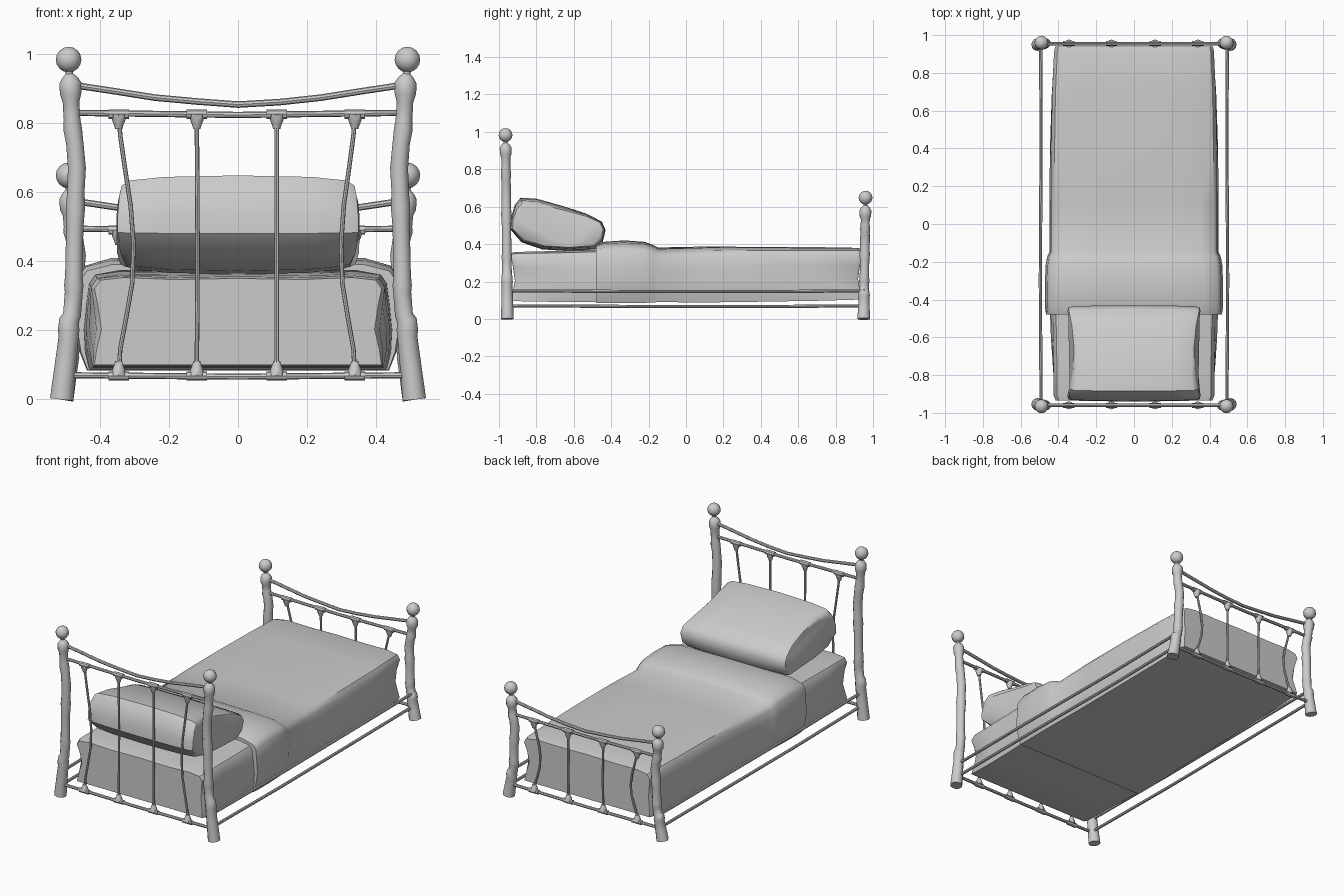
import bpy, math
from mathutils import Vector

if "Cube" in bpy.data.objects:
    bpy.data.objects.remove(bpy.data.objects["Cube"])


def finish(name, verts, faces, angle=42):
    me = bpy.data.meshes.new(name)
    me.from_pydata([tuple(v) for v in verts], [], faces)
    ob = bpy.data.objects.new(name, me)
    bpy.context.collection.objects.link(ob)
    bpy.ops.object.select_all(action='DESELECT')
    ob.select_set(True)
    bpy.context.view_layer.objects.active = ob
    bpy.ops.object.mode_set(mode='EDIT')
    bpy.ops.mesh.select_all(action='SELECT')
    bpy.ops.mesh.normals_make_consistent(inside=False)
    bpy.ops.object.mode_set(mode='OBJECT')
    bpy.ops.object.shade_smooth_by_angle(angle=math.radians(angle))
    return ob


def loft(name, rings, cap_start=True, cap_end=True, angle=42):
    n = len(rings[0])
    verts = [v for r in rings for v in r]
    faces = [(i * n + j, i * n + (j + 1) % n, (i + 1) * n + (j + 1) % n, (i + 1) * n + j)
             for i in range(len(rings) - 1) for j in range(n)]
    if cap_start:
        faces.append(tuple(range(n)))
    if cap_end:
        faces.append(tuple(range(len(verts) - n, len(verts))))
    return finish(name, verts, faces, angle)


def tube(name, pts, radii, sides=8):
    pts = [Vector(p) for p in pts]
    if not isinstance(radii, (list, tuple)):
        radii = [radii] * len(pts)
    rings = []
    for i, p in enumerate(pts):
        t = (pts[min(i + 1, len(pts) - 1)] - pts[max(i - 1, 0)]).normalized()
        ref = Vector((1, 0, 0)) if abs(t.y) > 0.9 else Vector((0, 1, 0))
        u = ref.cross(t).normalized()
        w = t.cross(u)
        rings.append([p + radii[i] * (u * math.cos(a) + w * math.sin(a))
                      for a in (2 * math.pi * k / sides for k in range(sides))])
    return loft(name, rings)


# post profile: height, distance from centre, radius
POST = [(0, .51, .034), (.1, .499, .031), (.18, .49, .029), (.2, .49, .031), (.23, .488, .029),
        (.245, .48, .026), (.31, .475, .026), (.33, .475, .028), (.36, .475, .025),
        (.5, .472, .025), (.56, .47, .028), (.6, .469, .025), (.67, .466, .026),
        (.74, .472, .025), (.78, .478, .027), (.81, .48, .024), (.86, .483, .024),
        (.885, .484, .031), (.915, .485, .032), (.93, .487, .023), (.942, .488, .011), (.96, .489, .013)]


def end_frame(label, y, drop):
    """Posts, bars and spindles of one end; drop lowers the upper part."""
    k = (.885 - drop) / .885
    lean = math.copysign(.01, y)
    for s, side in ((-1, "left"), (1, "right")):
        pts = [(s * x, y + lean * (z - .5), z * k if z <= .885 else z - drop) for z, x, r in POST]
        tube(f"{label}_post_{side}", pts, [p[2] for p in POST], 12)
        bpy.ops.mesh.primitive_uv_sphere_add(segments=12, ring_count=8, radius=.037,
                                             location=(s * .49, y + lean * .5, .983 - drop))
        bpy.context.object.name = f"{label}_ball_{side}"
        bpy.ops.object.shade_smooth_by_angle(angle=math.radians(42))
    # sagging top bar, straight middle and bottom bars
    sag = [(-.48, .91), (-.36, .892), (-.24, .873), (-.12, .862), (0, .853),
           (.12, .86), (.24, .873), (.36, .892), (.48, .91)]
    tube(f"{label}_top_bar", [(x, y, z - drop) for x, z in sag], .0095)
    zb = .825 - drop
    tube(f"{label}_middle_bar", [(-.48, y, zb + .004), (0, y, zb - .002), (.48, y, zb + .004)], .009)
    tube(f"{label}_bottom_bar", [(-.49, y, .07), (0, y, .066), (.49, y, .07)], .009)
    # spindles with a bracket at each end; outer pair curve inwards
    for i, (x, bow) in enumerate(((-.345, .043), (-.119, .002), (.112, 0), (.338, -.04))):
        pts = [(x + bow * f, y, .07 + (zb - .07) * h) for h, f in
               ((0, 0), (.1, .1), (.22, .5), (.35, .9), (.5, 1), (.65, .8), (.8, .4), (.92, .1), (1, 0))]
        tube(f"{label}_spindle_{i}", pts, .0065)
        for z, d, end in ((zb, -1, "upper"), (.068, 1, "lower")):
            tube(f"{label}_bracket_{end}_{i}", [(x - .03, y, z), (x + .03, y, z)], .0135)
            tube(f"{label}_socket_{end}_{i}", [(x, y, z), (x, y, z + d * .018), (x, y, z + d * .03),
                                              (x, y, z + d * .043)], [.022, .019, .014, .01])


end_frame("head", -.96, 0)
end_frame("foot", .955, .335)

# side rails, two per side
for s, side in ((-1, "left"), (1, "right")):
    for z, tag in ((.15, "upper"), (.07, "lower")):
        tube(f"{tag}_side_rail_{side}", [(s * .492, -.955, z), (s * .496, -.3, z - .003),
                                         (s * .492, .4, z - .004), (s * .494, .955, z)], .0085)


def bedding_ring(y, wt, wm, wb, zt, ze, zb, inset=0):
    """Cross-section: top, middle and bottom half widths, then heights."""
    h = ze - zb
    half = [(wt * .45, zt - .003, 0), (wt * .8, (zt + ze) / 2 + .005, 0), (wt * .96, ze, 0),
            (wt, ze - .025, 0), ((wt + wm) / 2, zb + h * .7, inset * .6), (wm, zb + h * .42, inset),
            ((wm + wb) / 2 + .004, zb + h * .18, inset * .5), (wb, zb, 0)]
    right = [Vector((x, y + d, z)) for x, z, d in half]
    left = [Vector((-x, y + d, z)) for x, z, d in reversed(half)]
    return [Vector((0, y, zt))] + right + left


# bare mattress at the head
loft("mattress", [bedding_ring(*r) for r in (
    (-.935, .415, .395, .415, .35, .345, .1, .02), (-.91, .425, .41, .42, .356, .35, .095, .008),
    (-.75, .425, .43, .42, .362, .352, .092), (-.6, .428, .44, .425, .366, .355, .09),
    (-.46, .43, .445, .43, .37, .36, .09))], cap_end=False)

# blanket with its folded-back band
loft("blanket", [bedding_ring(*r) for r in (
    (-.48, .43, .445, .43, .375, .36, .088), (-.48, .455, .465, .435, .398, .372, .085),
    (-.44, .46, .472, .437, .412, .383, .084), (-.33, .46, .472, .437, .42, .387, .084),
    (-.22, .457, .468, .435, .412, .38, .086), (-.175, .45, .46, .432, .395, .366, .088),
    (-.15, .44, .448, .43, .382, .355, .09), (.1, .44, .448, .43, .387, .364, .088),
    (.4, .438, .445, .428, .385, .367, .092), (.7, .433, .435, .425, .384, .366, .097),
    (.915, .423, .41, .42, .38, .366, .103, -.008), (.94, .417, .395, .415, .372, .36, .106, -.02))],
    cap_start=False)

# tilted pillow, lofted sideways from its side profile
PILLOW = [(-.94, .48), (-.936, .54), (-.915, .61), (-.885, .648), (-.8, .643), (-.66, .604),
          (-.53, .562), (-.45, .52), (-.43, .475), (-.445, .41), (-.485, .372),
          (-.62, .362), (-.77, .372), (-.88, .41)]
CY, CZ = -.685, .5
rings = []
for x, sy, sz in ((-.352, .88, .66), (-.348, .95, .8), (-.325, .98, .9), (-.22, .99, .97), (0, 1, 1),
                  (.22, .99, .97), (.325, .98, .9), (.348, .95, .8), (.352, .88, .66)):
    ring = []
    for py, pz in PILLOW:
        pinch = 1 - .09 * max(0, 1 - ((py - CY) / .25) ** 2)
        low = sz if pz > CZ else max(sz, .85)
        ring.append(Vector((x * pinch, CY + (py - CY) * sy, CZ + (pz - CZ) * low)))
    rings.append(ring)
loft("pillow", rings)
